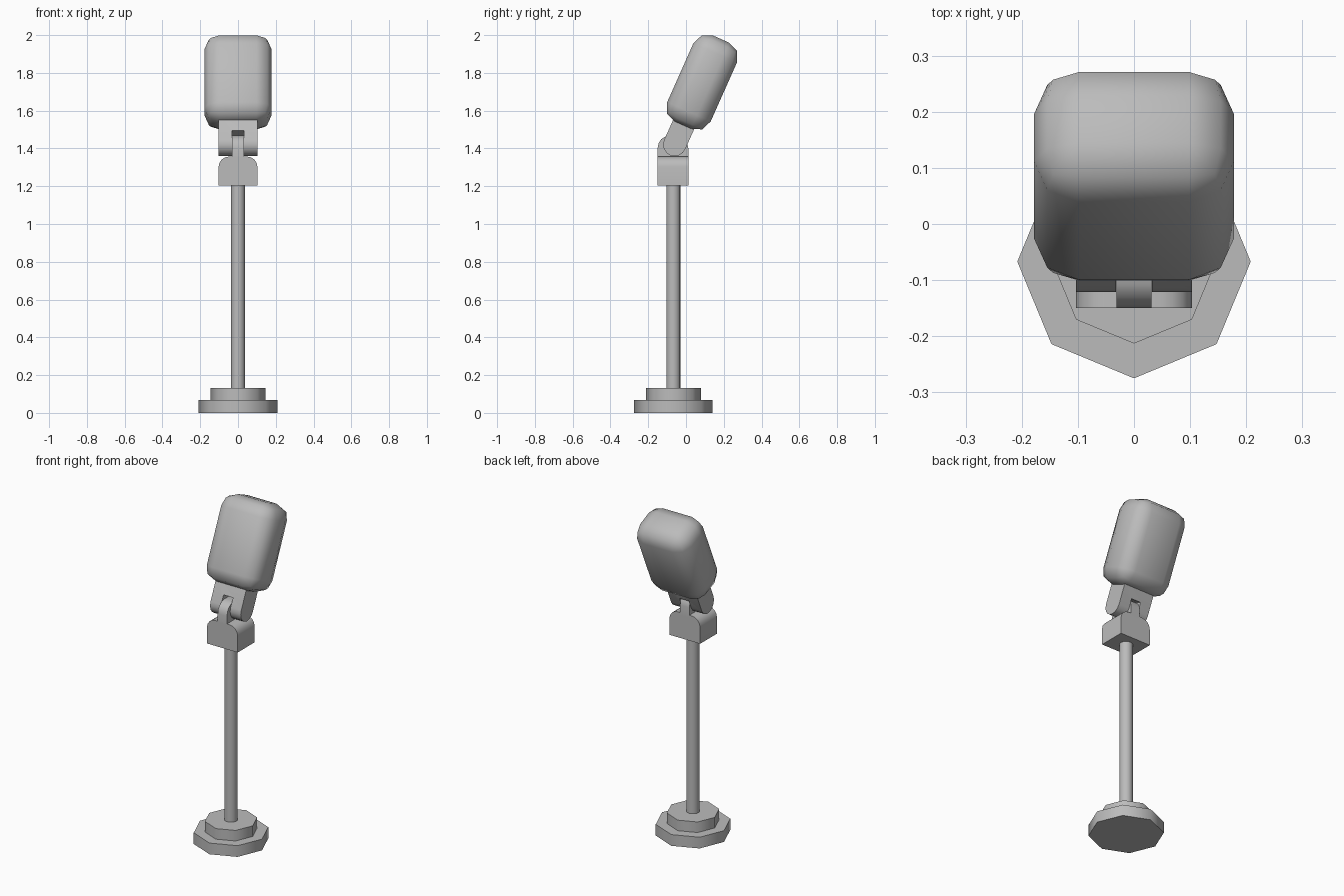
import bpy
import math
from mathutils import Matrix, Vector

cube = bpy.data.objects.get("Cube")
if cube:
    bpy.data.objects.remove(cube, do_unlink=True)

grey = bpy.data.materials.new("plain_grey")
grey.use_nodes = True
grey.diffuse_color = (0.5, 0.5, 0.5, 1)
grey.node_tree.nodes["Principled BSDF"].inputs["Base Color"].default_value = (0.5, 0.5, 0.5, 1)

AXIS_Y = -0.067          # the stand is set forward of the centre
TILT = math.radians(-24)  # head and yoke lean back


def smooth(obj, angle):
    bpy.ops.object.select_all(action='DESELECT')
    obj.select_set(True)
    bpy.context.view_layer.objects.active = obj
    bpy.ops.object.shade_smooth_by_angle(angle=math.radians(angle))


def finish(obj, name, angle=50):
    obj.name = name
    obj.data.materials.append(grey)
    smooth(obj, angle)
    return obj


def disc(name, radius, z0, z1, sides):
    bpy.ops.mesh.primitive_cylinder_add(vertices=sides, radius=radius, depth=z1 - z0,
                                        location=(0, AXIS_Y, (z0 + z1) / 2))
    return finish(bpy.context.object, name)


def arc(cx, cz, r, start, end, steps=4):
    angles = [math.radians(start + (end - start) * i / steps) for i in range(steps + 1)]
    return [(cx + r * math.cos(a), cz + r * math.sin(a)) for a in angles]


def prism(name, outline, half, along):
    """Extrude a (side, height) outline symmetrically along x or y."""
    n = len(outline)
    place = (lambda s, h, d: (d, s, h)) if along == 'x' else (lambda s, h, d: (s, d, h))
    verts = [place(s, h, d) for d in (-half, half) for s, h in outline]
    faces = [tuple(range(n)), tuple(range(2 * n - 1, n - 1, -1))]
    faces += [(i, i + n, (i + 1) % n + n, (i + 1) % n) for i in range(n)]
    if along == 'x':
        faces = [f[::-1] for f in faces]
    mesh = bpy.data.meshes.new(name)
    mesh.from_pydata(verts, [], faces)
    obj = bpy.data.objects.new(name, mesh)
    bpy.context.collection.objects.link(obj)
    return finish(obj, name)


def box(size, location):
    bpy.ops.mesh.primitive_cube_add(size=1, location=location)
    obj = bpy.context.object
    obj.data.transform(Matrix.Diagonal((*size, 1)))
    return obj


# Stepped octagonal base and round pole
disc("base_plate", 0.208, 0, 0.068, 8)
disc("base_step", 0.146, 0.068, 0.132, 8)
disc("pole", 0.037, 0.12, 1.22, 16)

# Mount block with rounded shoulders, and the tongue on top of it
block = prism("mount_block", [(-0.103, 1.203), (0.103, 1.203)]
              + arc(0.048, 1.302, 0.055, 0, 90) + arc(-0.048, 1.302, 0.055, 90, 180), 0.081, 'y')
tongue = prism("hinge_tongue", [(-0.081, 1.34), (0.081, 1.34)]
               + arc(0.016, 1.403, 0.065, 0, 90) + arc(-0.016, 1.403, 0.065, 90, 180), 0.031, 'x')
block.location.y = tongue.location.y = AXIS_Y - 0.002

# Tilted yoke: rounded lower end, slotted around the tongue
pivot = Vector((0, -0.06, 1.42))
yoke = prism("yoke", [(0.061, 0.16), (-0.061, 0.16)] + arc(0, 0, 0.061, 180, 360, 8), 0.103, 'x')
yoke.location = pivot
yoke.rotation_euler.x = TILT
slot = box((0.064, 0.3, 0.2), pivot)
slot.name = "yoke_slot_cutter"
slot.data.transform(Matrix.Translation((0, 0, -0.045)))
slot.rotation_euler.x = TILT
slot.hide_render = True
bpy.context.view_layer.update()
cut = yoke.modifiers.new("slot", 'BOOLEAN')
cut.operation = 'DIFFERENCE'
cut.solver = 'EXACT'
cut.object = slot
bpy.ops.object.select_all(action='DESELECT')
yoke.select_set(True)
bpy.context.view_layer.objects.active = yoke
bpy.ops.object.modifier_apply(modifier="slot")
bpy.data.objects.remove(slot, do_unlink=True)
smooth(yoke, 50)

# Rounded head
head = box((0.356, 0.252, 0.5), (0, 0.085, 1.75))
head.rotation_euler.x = TILT
bevel = head.modifiers.new("round", 'BEVEL')
bevel.width = 0.08
bevel.segments = 2
bevel.limit_method = 'NONE'
bpy.ops.object.modifier_apply(modifier="round")
finish(head, "head", 60)
